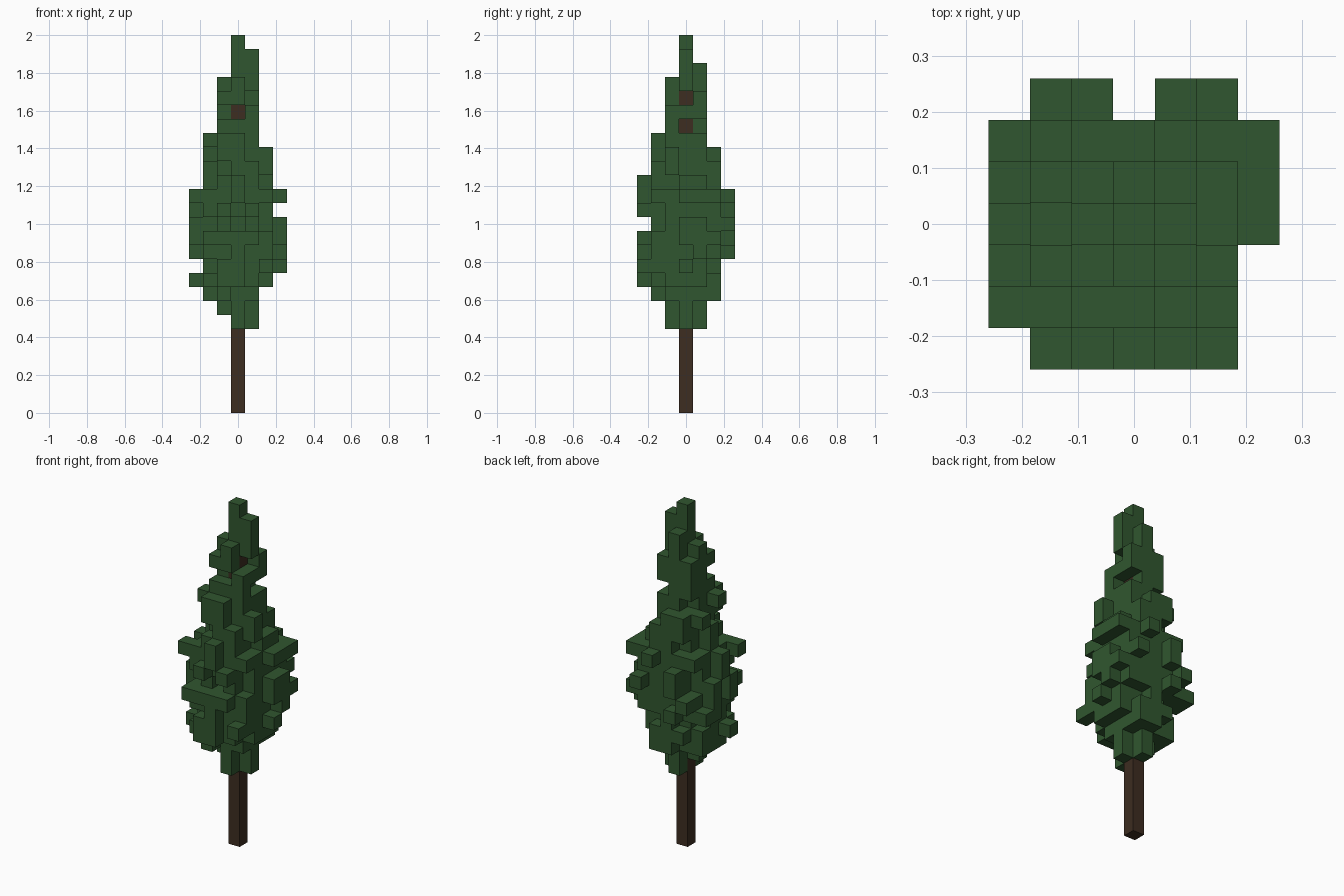
import bpy, bmesh, random
from mathutils import Vector

cube = bpy.data.objects.get("Cube")
if cube:
    bpy.data.objects.remove(cube)

random.seed(7)
LAYERS = 27
U = 2 / LAYERS          # size of one block
TRUNK_TOP = 24          # trunk height in blocks
FIRST_LEAF = 6

# Reach of the foliage per layer, bottom to top: -x, +x, -y, +y
REACH = ("0111 1111 2122 3232 2332 3333 3333 3323 3233 3333 2232 "
         "2222 2222 2121 1111 1111 1111 1111 0101 0100 0000").split()

# Single sprigs that stick out
SPRIGS = [(-3, -2, 15), (-2, -3, 12), (3, 2, 12), (2, 3, 13), (-3, -1, 9), (-2, -2, 9),
          (2, -3, 10), (-2, 3, 12), (-3, -1, 13), (-2, -1, 19), (-1, -2, 18), (-1, -2, 8),
          (1, 2, 8), (1, 2, 17), (2, 2, 15), (-1, -1, 22), (1, 1, 22), (1, -1, 20), (1, -1, 21)]

# Hollows in the foliage, some of which show the trunk
HOLLOWS = {(0, -1, 21), (1, 0, 20), (1, 0, 22), (1, 1, 20), (1, 2, 18), (2, 1, 18),
           (2, 1, 17), (-2, -1, 16), (-2, -1, 17), (-2, -1, 18), (-1, -2, 17),
           (-1, -1, 21), (-1, -1, 23), (1, 1, 23), (1, 1, 24), (3, 1, 10), (2, -2, 9)}


def material(name, color):
    mat = bpy.data.materials.new(name)
    mat.use_nodes = True
    mat.diffuse_color = (*color, 1)
    mat.node_tree.nodes["Principled BSDF"].inputs["Base Color"].default_value = (*color, 1)
    return mat


def block_object(name, cells, solid, mat):
    """Join blocks into one surface, keeping only sides that face open space."""
    bm = bmesh.new()
    for cell in cells:
        for axis in range(3):
            for sign in (-1, 1):
                step = Vector((0, 0, 0))
                step[axis] = sign
                if tuple(int(c + s) for c, s in zip(cell, step)) in solid:
                    continue
                a = Vector((0, 0, 0))
                a[(axis + 1) % 3] = 0.5
                b = step.cross(a)
                mid = Vector(cell) + Vector((0, 0, 0.5)) + step / 2
                bm.faces.new([bm.verts.new((mid + p) * U)
                              for p in (-a - b, a - b, a + b, b - a)])
    bmesh.ops.remove_doubles(bm, verts=bm.verts, dist=U / 100)
    mesh = bpy.data.meshes.new(name)
    bm.to_mesh(mesh)
    bm.free()
    mesh.materials.append(mat)
    obj = bpy.data.objects.new(name, mesh)
    bpy.context.collection.objects.link(obj)
    return obj


leaves = set()


def add_sprig(x, y, z):
    """Add a block and the one behind it, so that it is attached."""
    leaves.add((x, y, z))
    if abs(x) >= abs(y):
        x -= (x > 0) - (x < 0)
    else:
        y -= (y > 0) - (y < 0)
    leaves.add((x, y, z))


# Ragged rounded layers of foliage
for z, reach in enumerate(REACH, FIRST_LEAF):
    left, right, front, back = map(int, reach)
    spots = []
    for x in range(-left, right + 1):
        for y in range(-front, back + 1):
            limit = random.uniform(0.54, 1.17)
            corner = abs(x) == 3 and abs(y) == 3
            if corner or (x == 3 and y < 0) or (x, y, z) in HOLLOWS:
                continue
            spots.append((x, y, z))
            ex = (right if x > 0 else left) + 0.4
            ey = (back if y > 0 else front) + 0.4
            if (x / ex) ** 2 + (y / ey) ** 2 < limit:
                leaves.add((x, y, z))
    for sprig in SPRIGS:
        if sprig[2] == z:
            add_sprig(*sprig)
    # Make sure every layer reaches its full width and depth
    for axis, edge in ((0, -left), (0, right), (1, -front), (1, back)):
        on_edge = [s for s in spots if s[axis] == edge and abs(s[1 - axis]) < 2]
        if on_edge and not any(c[2] == z and c[axis] == edge for c in leaves):
            add_sprig(*random.choice(on_edge))

# Trunk runs up through the middle
trunk = {(0, 0, z) for z in range(TRUNK_TOP)}
leaves -= trunk | HOLLOWS

block_object("foliage", sorted(leaves), leaves | trunk, material("leaf green", (0.030, 0.094, 0.029)))
trunk_obj = block_object("trunk", sorted(trunk), trunk, material("bark brown", (0.047, 0.026, 0.015)))

# Merge the trunk's flat sides
bm = bmesh.new()
bm.from_mesh(trunk_obj.data)
bmesh.ops.dissolve_limit(bm, angle_limit=0.01, verts=bm.verts, edges=bm.edges)
bm.to_mesh(trunk_obj.data)
bm.free()
